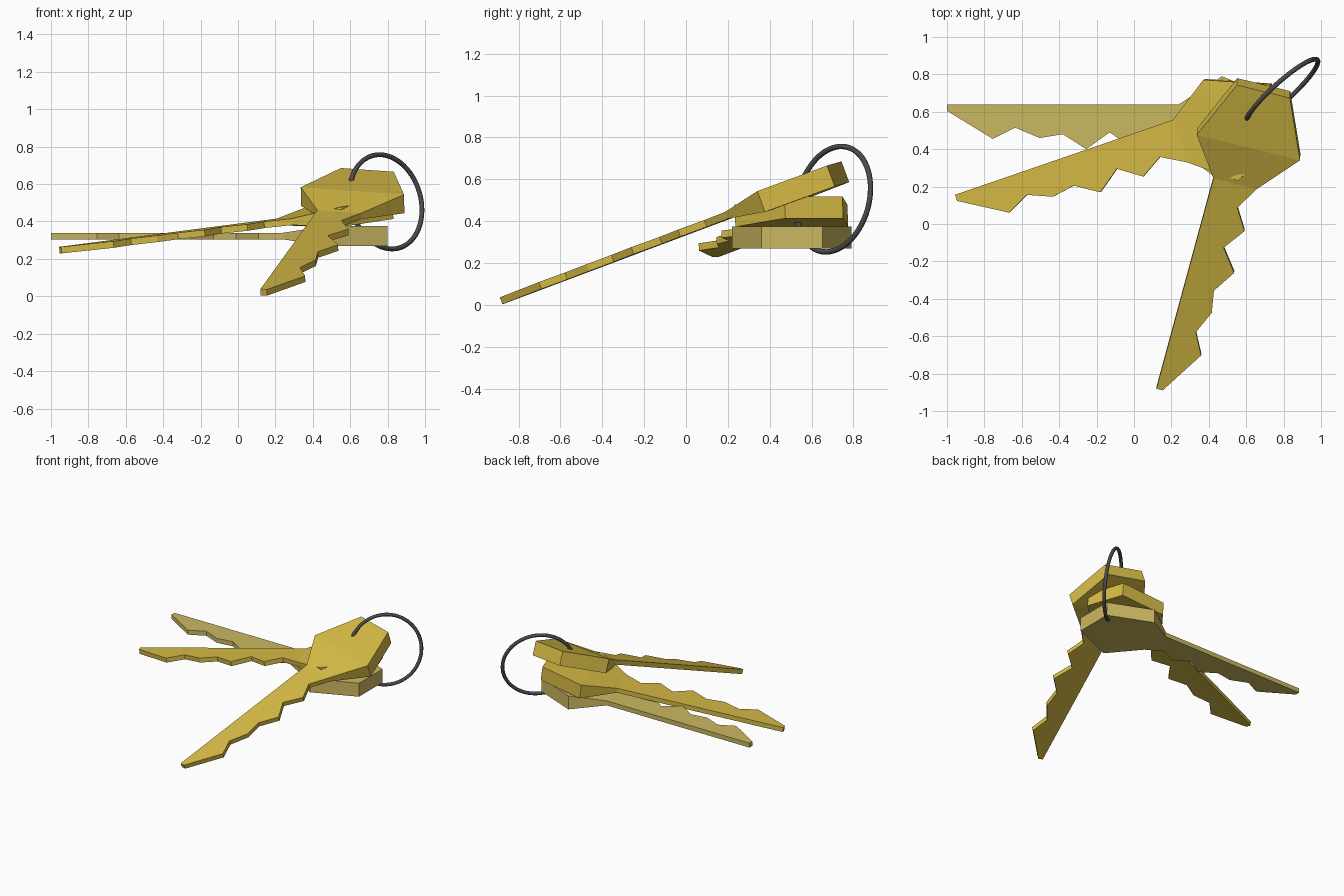
import bpy, bmesh
from mathutils import Vector, Matrix

if "Cube" in bpy.data.objects:
    bpy.data.objects.remove(bpy.data.objects["Cube"])

BLADE, BOW = 0.0175, 0.053      # half thicknesses


def material(name, rgb):
    m = bpy.data.materials.new(name)
    m.diffuse_color = (*rgb, 1)
    m.use_nodes = True
    m.node_tree.nodes["Principled BSDF"].inputs["Base Color"].default_value = m.diffuse_color
    return m


brass = material("brass", (0.66, 0.49, 0.06))
pale_brass = material("pale_brass", (0.60, 0.48, 0.12))
steel = material("dark_steel", (0.07, 0.07, 0.075))


def frame(origin, along, normal):
    """Matrix with local x along the key and local z on its normal."""
    n = Vector(normal).normalized()
    u = Vector(along)
    u = (u - n * u.dot(n)).normalized()
    v = n.cross(u)
    return Matrix.Translation(origin) @ Matrix((u, v, n)).transposed().to_4x4()


# Key outline: tip, teeth, bow, then back to the straight spine
teeth = [(0, 0), (0, -.035), (.245, -.185), (.365, -.125), (.495, -.18),
         (.62, -.16), (.745, -.24), (.87, -.15), (.99, -.235),
         (1.11, -.165), (1.24, -.24)]
bow = [(1.47, -.42), (1.8, -.28), (1.8, .012), (1.47, .15)]
spine = [(1.24, 0)]


def make_key(name, matrix, mat):
    outline = [(p, BLADE) for p in teeth] + [(p, BOW) for p in bow] + [(p, BLADE) for p in spine]
    bm = bmesh.new()
    top = [bm.verts.new((x, y, t)) for (x, y), t in outline]
    bot = [bm.verts.new((x, y, -t)) for (x, y), t in outline]
    n, k = len(outline), len(teeth)
    # flat blade, tapered shoulder and thick bow on both sides
    for ring in (top, bot):
        bm.faces.new(ring[:k] + [ring[-1]])
        bm.faces.new([ring[k - 1], ring[k], ring[k + 3], ring[-1]])
        bm.faces.new(ring[k:k + 4])
    # rim
    for i in range(n):
        j = (i + 1) % n
        bm.faces.new((top[i], top[j], bot[j], bot[i]))
    bmesh.ops.recalc_face_normals(bm, faces=bm.faces)
    me = bpy.data.meshes.new(name)
    bm.to_mesh(me)
    bm.free()
    me.materials.append(mat)
    ob = bpy.data.objects.new(name, me)
    ob.matrix_world = matrix
    bpy.context.collection.objects.link(ob)


# Three keys fanned out
make_key("bottom_key", frame((-1, .64, .322), (1, 0, 0), (0, 0, 1)), pale_brass)
make_key("middle_key", frame((-.955, .157, .247), (.946, .325, .123), (-.116, -.04, 1)), brass)
make_key("top_key", frame((.12, -.875, .022), (.305, 1.125, .422), (-.02, -.37, 1)), brass)

# Ring threaded through the bows
h = Vector((.74, .67, 0)).normalized()
up = Vector((-.034, .037, .253)).normalized()
bpy.ops.mesh.primitive_torus_add(major_radius=.257, minor_radius=.013,
                                 major_segments=64, minor_segments=12)
ring = bpy.context.object
ring.name = "key_ring"
ring.matrix_world = frame((.79, .705, .505), h, h.cross(up))
ring.data.materials.append(steel)
bpy.ops.object.shade_smooth()
